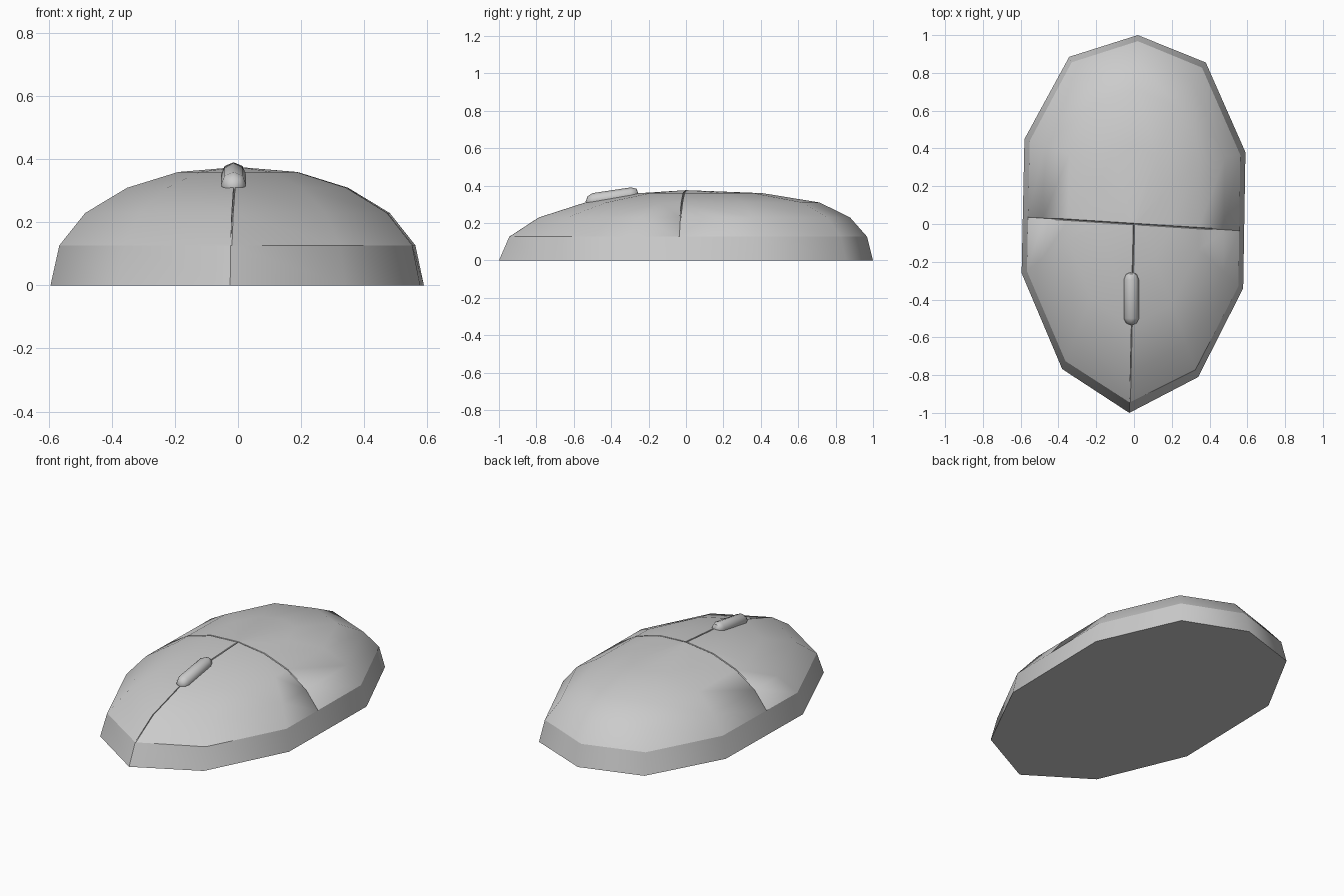
import bpy, bmesh, math
from mathutils import Vector

if "Cube" in bpy.data.objects:
    bpy.data.objects.remove(bpy.data.objects["Cube"])

# ten-sided footprint and rim
FOOT = [(0.02, 1.0), (0.38, 0.855), (0.59, 0.38), (0.578, -0.34), (0.34, -0.81),
        (-0.025, -1.0), (-0.38, -0.768), (-0.595, -0.26), (-0.58, 0.45), (-0.343, 0.885)]
RIM = [(0.02, 0.968), (0.36, 0.828), (0.563, 0.365), (0.553, -0.33), (0.325, -0.772),
       (-0.023, -0.945), (-0.363, -0.726), (-0.567, -0.25), (-0.552, 0.44), (-0.33, 0.856)]
RIM_Z = 0.127


def ring(bm, points):
    return [bm.verts.new(p) for p in points]


def bridge(bm, a, b):
    n = len(a)
    for i in range(n):
        bm.faces.new((a[i], a[(i + 1) % n], b[(i + 1) % n], b[i]))


def fan(bm, r, apex):
    v = bm.verts.new(apex)
    for i in range(len(r)):
        bm.faces.new((r[i], r[(i + 1) % len(r)], v))


def finish(bm, name, angle):
    bmesh.ops.recalc_face_normals(bm, faces=bm.faces)
    me = bpy.data.meshes.new(name)
    bm.to_mesh(me)
    bm.free()
    ob = bpy.data.objects.new(name, me)
    bpy.context.collection.objects.link(ob)
    bpy.ops.object.select_all(action='DESELECT')
    ob.select_set(True)
    bpy.context.view_layer.objects.active = ob
    bpy.ops.object.shade_smooth_by_angle(angle=math.radians(angle))
    return ob


def groove(bm, direction, half_width, depth, front_only):
    """Cut three parallel lines along a seam and sink the middle one."""
    n = Vector((-direction[1], direction[0], 0)).normalized()

    def in_region(f):
        return not front_only or f.calc_center_median().y < -0.002
    for off in (-half_width, half_width, 0):
        faces = [f for f in bm.faces if in_region(f)]
        geom = set(faces)
        for f in faces:
            geom.update(f.edges)
            geom.update(f.verts)
        bmesh.ops.bisect_plane(bm, geom=list(geom), dist=1e-5, plane_co=n * off, plane_no=n)
    return [v for v in bm.verts if abs(v.co.dot(n)) < 1e-4 and v.co.z > RIM_Z + 0.002
            and (not front_only or v.co.y < 0.001)]


# lower body: tapered wall and flat bottom
bm = bmesh.new()
foot = ring(bm, [(x, y, 0) for x, y in FOOT])
bridge(bm, foot, ring(bm, [(x, y, RIM_Z) for x, y in RIM]))
bm.faces.new(foot)
finish(bm, "lower_body", 50)

# domed top shell: rings (x scale, y scale, y shift, z) up to the apex
bm = bmesh.new()
prev = ring(bm, [(x, y, RIM_Z) for x, y in RIM])
for sx, sy, dy, z in [(0.855, 0.87, 0.035, 0.23), (0.62, 0.655, 0.08, 0.31),
                      (0.335, 0.345, 0.075, 0.36)]:
    cur = ring(bm, [(x * sx, y * sy + dy, z) for x, y in RIM])
    bridge(bm, prev, cur)
    prev = cur
fan(bm, prev, (0, 0, 0.376))
# seams: one across the back of the buttons, one between the buttons
sunk = groove(bm, (1.1, -0.07), 0.004, 0.012, False)
sunk += groove(bm, (-0.023, -0.945), 0.004, 0.012, True)
for v in set(sunk):
    v.co.z -= 0.012
finish(bm, "top_shell", 50)

# scroll wheel: eight-sided capsule, tilted to follow the shell
bm = bmesh.new()


def axis_z(y):
    return 0.32 + (y + 0.5) * 0.15


prev = None
for y, r in [(-0.525, 0.028), (-0.5, 0.04), (-0.295, 0.04), (-0.265, 0.028)]:
    cur = ring(bm, [(-0.014 + r * math.cos(k * math.pi / 4), y,
                     axis_z(y) + r * math.sin(k * math.pi / 4)) for k in range(8)])
    if prev:
        bridge(bm, prev, cur)
    else:
        fan(bm, cur, (-0.014, -0.537, axis_z(-0.537)))
    prev = cur
fan(bm, prev, (-0.014, -0.254, axis_z(-0.254)))
finish(bm, "scroll_wheel", 50)
